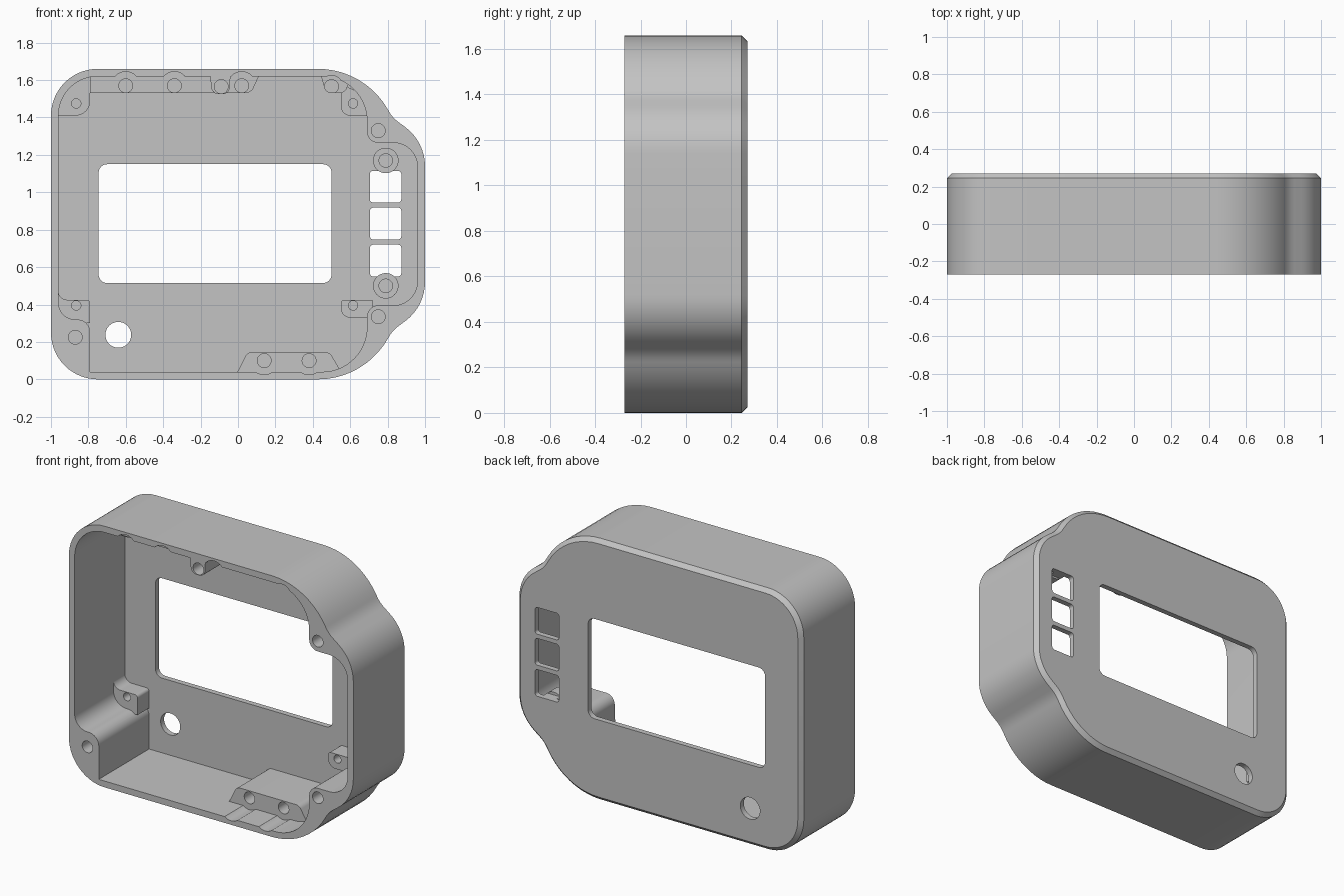
import bpy
import bmesh
import math
from mathutils import Vector

cube = bpy.data.objects.get("Cube")
if cube:
    bpy.data.objects.remove(cube, do_unlink=True)

FRONT, BACK, FLOOR = -0.27, 0.27, 0.235
LEDGE, DEEP = -0.085, 0.12
MID = 0.83

grey = bpy.data.materials.new("plain grey")
grey.use_nodes = True
colour = (0.55, 0.55, 0.55, 1)
grey.diffuse_color = colour
grey.node_tree.nodes["Principled BSDF"].inputs["Base Color"].default_value = colour


def rounded(corners):
    """Turn (x, z, radius) corners into an outline with filleted corners."""
    out = []
    for i, c in enumerate(corners):
        p = Vector(c[:2])
        r = c[2] if len(c) > 2 else 0
        if not r:
            out.append(p)
            continue
        a = (Vector(corners[i - 1][:2]) - p).normalized()
        b = (Vector(corners[(i + 1) % len(corners)][:2]) - p).normalized()
        half = a.angle(b) / 2
        centre = p + (a + b).normalized() * (r / math.sin(half))
        start = p + a * (r / math.tan(half)) - centre
        turn = math.pi - 2 * half
        if start.y * a.x - start.x * a.y < 0:
            turn = -turn
        steps = max(4, int(abs(turn) / math.radians(6)))
        for k in range(steps + 1):
            t = turn * k / steps
            ct, st = math.cos(t), math.sin(t)
            out.append(centre + Vector((start.x * ct - start.y * st,
                                        start.x * st + start.y * ct)))
    return out


def prism(name, outline, y0, y1, chamfer=0):
    """Extrude an x-z outline from y0 to y1, with an optional back chamfer."""
    bm = bmesh.new()
    face = bm.faces.new([bm.verts.new((p.x, y0, p.y)) for p in outline])
    ext = bmesh.ops.extrude_face_region(bm, geom=[face], use_keep_orig=True)
    verts = [g for g in ext["geom"] if isinstance(g, bmesh.types.BMVert)]
    bmesh.ops.translate(bm, verts=verts, vec=(0, y1 - chamfer - y0, 0))
    bmesh.ops.recalc_face_normals(bm, faces=bm.faces)
    if chamfer:
        back = [f for f in bm.faces if f.normal.y > 0.9]
        bmesh.ops.inset_individual(bm, faces=back, thickness=chamfer, depth=chamfer)
    mesh = bpy.data.meshes.new(name)
    bm.to_mesh(mesh)
    bm.free()
    mesh.materials.append(grey)
    obj = bpy.data.objects.new(name, mesh)
    bpy.context.collection.objects.link(obj)
    return obj


def box(x0, x1, z0, z1, r):
    return rounded([(x0, z0, r), (x1, z0, r), (x1, z1, r), (x0, z1, r)])


def circle(x, z, r, n=40):
    return [Vector((x + r * math.cos(math.tau * k / n),
                    z + r * math.sin(math.tau * k / n))) for k in range(n)]


def mirrored(lower):
    """Follow a lower half outline with its reflection above mid height."""
    return lower + [(c[0], 2 * MID - c[1], *c[2:]) for c in reversed(lower)]


# Outer case with a chamfered back edge
case = prism("case", rounded(mirrored([
    (-1, 0, 0.25), (0.68, 0, 0.43), (0.825, 0.26, 0.18), (1, 0.39, 0.26)])),
    FRONT, BACK, 0.025)


def combine(operation, outline, y0, y1):
    tool = prism("cutter", outline, y0, y1)
    tool.hide_render = True
    mod = case.modifiers.new("cut", "BOOLEAN")
    mod.operation = operation
    mod.solver = "EXACT"
    mod.object = tool
    bpy.context.view_layer.objects.active = case
    bpy.ops.object.modifier_apply(modifier=mod.name)
    bpy.data.objects.remove(tool, do_unlink=True)


def cut(outline, y0, y1):
    combine("DIFFERENCE", outline, y0, y1)


def add(outline, y0, y1=0.24):
    combine("UNION", outline, y0, y1)


# Hollow interior, leaving solid screw corners
cut(rounded([
    (-0.79, 0.04), (0.69, 0.04, 0.24), (0.69, 0.395, 0.06), (0.96, 0.395, 0.13),
    (0.96, 1.265, 0.13), (0.69, 1.265, 0.06), (0.69, 1.62, 0.24),
    (-0.96, 1.62, 0.21), (-0.96, 0.32, 0.09), (-0.79, 0.32, 0.07)]),
    FRONT - 0.1, FLOOR)

# Scalloped clearances in the rim in front of the ledges
ledge_holes = [(-0.6, 1.57), (-0.34, 1.57), (0.02, 1.57), (0.5, 1.565),
               (0.14, 0.1), (0.38, 0.1)]
for x, z in ledge_holes:
    cut(circle(x, z, 0.075 if x != 0.5 else 0.06), FRONT - 0.1, LEDGE)

# Screw ledges along top and bottom
add(rounded([(-0.79, 1.64), (-0.79, 1.53), (0.07, 1.53, 0.05), (0.12, 1.64)]), LEDGE)
add(rounded([(0.44, 1.635), (0.47, 1.53, 0.04), (0.57, 1.53, 0.04), (0.6, 1.6)]), LEDGE)
add(rounded([(-0.02, 0.025), (0, 0.045), (0.05, 0.145, 0.04), (0.49, 0.145, 0.04),
             (0.54, 0.06), (0.54, 0.03)]), LEDGE)

# Flush tab at the top rim
add(rounded([(-0.15, 1.64), (-0.14, 1.525, 0.04), (-0.045, 1.525, 0.04),
             (-0.04, 1.64)]), FRONT)

# Deep corner bosses
add(rounded([(-0.97, 1.41), (-0.79, 1.41, 0.08), (-0.79, 1.63), (-0.97, 1.63, 0.17)]), DEEP)
add(rounded([(-0.97, 0.3), (-0.79, 0.3), (-0.79, 0.425, 0.02), (-0.955, 0.425, 0.05),
             (-0.965, 0.5)]), DEEP)
add(rounded([(0.55, 1.58), (0.55, 1.41, 0.05), (0.72, 1.41), (0.72, 1.5)]), DEEP)
add(rounded([(0.55, 0.425, 0.02), (0.55, 0.33, 0.05), (0.72, 0.33), (0.72, 0.425)]), DEEP)

# Round posts above and below the buttons
for z in (0.5, 1.17):
    add(circle(0.79, z, 0.068), DEEP)
    cut(circle(0.79, z, 0.036), DEEP - 0.05, 0.22)

# Blind screw holes
for x, z in ledge_holes:
    cut(circle(x, z, 0.037, 28), LEDGE - 0.03, LEDGE + 0.2)
for x, z in [(-0.09, 1.565), (0.75, 1.33), (0.75, 0.335), (-0.87, 0.225)]:
    cut(circle(x, z, 0.037, 28), FRONT - 0.05, FRONT + 0.25)
for x in (-0.865, 0.615):
    for z in (0.395, 1.475):
        cut(circle(x, z, 0.025, 24), DEEP - 0.05, 0.22)

# Screen window, button windows and round opening through the back
cut(box(-0.745, 0.5, 0.515, 1.15, 0.045), 0.2, 0.4)
for z in (0.55, 0.748, 0.945):
    cut(box(0.705, 0.873, z, z + 0.17, 0.018), 0.2, 0.4)
cut(circle(-0.64, 0.238, 0.069), 0.2, 0.4)

# Smooth curved walls, sharp edges elsewhere
bpy.ops.object.select_all(action="DESELECT")
case.select_set(True)
bpy.context.view_layer.objects.active = case
bpy.ops.object.shade_smooth_by_angle(angle=math.radians(30))
